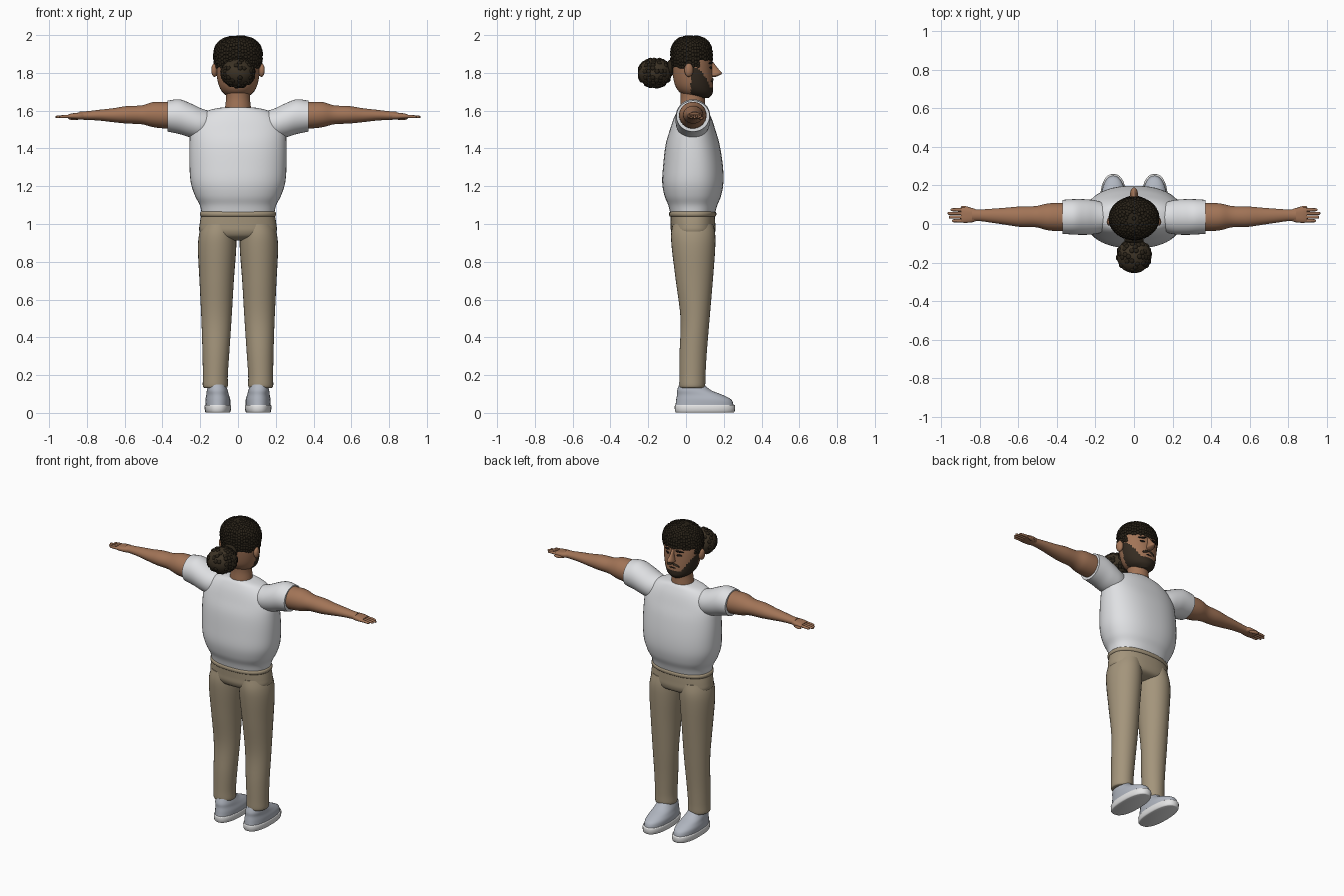
import bpy, bmesh, math, random
from mathutils import Vector, Matrix

if "Cube" in bpy.data.objects:
    bpy.data.objects.remove(bpy.data.objects["Cube"])


def material(name, r, g, b):
    m = bpy.data.materials.new(name)
    m.use_nodes = True
    m.diffuse_color = (r, g, b, 1)
    bsdf = m.node_tree.nodes["Principled BSDF"]
    bsdf.inputs["Base Color"].default_value = (r, g, b, 1)
    bsdf.inputs["Roughness"].default_value = 0.8
    return m


skin = material("skin", .36, .175, .095)
white = material("shirt white", .74, .75, .77)
khaki = material("trouser khaki", .37, .30, .20)
grey = material("shoe grey", .44, .47, .53)
pale = material("sole white", .78, .78, .78)
dark = material("hair dark", .022, .016, .009)
brown = material("bun brown", .045, .032, .018)
beard = material("beard brown", .035, .024, .015)
black = material("feature black", .008, .006, .005)


def finish(name, bm, mat, angle=50):
    bmesh.ops.recalc_face_normals(bm, faces=bm.faces)
    me = bpy.data.meshes.new(name)
    bm.to_mesh(me)
    bm.free()
    me.materials.append(mat)
    ob = bpy.data.objects.new(name, me)
    bpy.context.scene.collection.objects.link(ob)
    bpy.ops.object.select_all(action='DESELECT')
    ob.select_set(True)
    bpy.context.view_layer.objects.active = ob
    bpy.ops.object.shade_smooth_by_angle(angle=math.radians(angle))
    return ob


def smooth_path(stations, steps):
    """Catmull-Rom interpolation through the cross-section stations."""
    pts = [Vector(s) for s in stations]
    ext = [pts[0]] + pts + [pts[-1]]
    out = []
    for a, b, c, d in zip(ext, ext[1:], ext[2:], ext[3:]):
        for i in range(steps):
            t = i / steps
            out.append(b + (c - a) * (t / 2) + (a * 2 - b * 5 + c * 4 - d) * (t * t / 2)
                       + (b * 3 - a - c * 3 + d) * (t ** 3 / 2))
    return out + [pts[-1]]


def loft(name, stations, mat, axis='z', side=1, power=2.0, steps=5, n=32, caps=True):
    """Station: (along, centre a, centre b, radius a, radius b)."""
    bm = bmesh.new()
    rings = []
    for t, ca, cb, ra, rb in smooth_path(stations, steps):
        ring = []
        for i in range(n):
            u, v = math.cos(math.tau * i / n), math.sin(math.tau * i / n)
            a = ca + ra * math.copysign(abs(u) ** (2 / power), u)
            b = cb + rb * math.copysign(abs(v) ** (2 / power), v)
            p = (a, b, t) if axis == 'z' else (t, a, b)
            ring.append(bm.verts.new((p[0] * side, p[1], p[2])))
        rings.append(ring)
    for r, q in zip(rings, rings[1:]):
        for i in range(n):
            j = (i + 1) % n
            bm.faces.new((r[i], r[j], q[j], q[i]))
    if caps:
        bm.faces.new(rings[0])
        bm.faces.new(rings[-1])
    return finish(name, bm, mat)


def ball(name, loc, scale, mat, turn=0, tilt=0):
    bm = bmesh.new()
    bmesh.ops.create_uvsphere(bm, u_segments=24, v_segments=14, radius=1)
    bm.transform(Matrix.Translation(loc) @ Matrix.Rotation(turn, 4, 'Z')
                 @ Matrix.Rotation(tilt, 4, 'Y') @ Matrix.Diagonal((*scale, 1)))
    return finish(name, bm, mat)


def curls(name, base, count, size, mat):
    """Scatter small raised curls evenly over a surface."""
    faces = list(base.data.polygons)
    picks = random.choices(faces, weights=[f.area for f in faces], k=count * 6)
    kept = []
    bm = bmesh.new()
    for f in picks:
        if len(kept) >= count:
            break
        if any((f.center - k).length < size * 1.25 for k in kept):
            continue
        kept.append(f.center.copy())
        turn = f.normal.to_track_quat('Z', 'Y').to_matrix().to_4x4()
        m = Matrix.Translation(f.center) @ turn @ Matrix.Diagonal((size, size, size * .5, 1))
        bmesh.ops.create_icosphere(bm, subdivisions=2, radius=1, matrix=m)
    finish(name, bm, mat)


random.seed(4)

# Shirt body, belly fuller toward the face side
loft("shirt_body", [
    (1.055, 0, .035, .192, .118), (1.10, 0, .036, .202, .130), (1.15, 0, .036, .228, .150),
    (1.22, 0, .036, .25, .162), (1.31, 0, .037, .257, .158), (1.42, 0, .035, .257, .143),
    (1.50, 0, .035, .25, .120), (1.56, 0, .035, .215, .100), (1.60, 0, .035, .16, .080),
    (1.618, 0, .035, .08, .066)], white, power=2.3, n=48)

# Trousers
loft("trouser_hips", [
    (.912, 0, .04, .08, .05), (.93, 0, .04, .17, .10), (.96, 0, .038, .203, .117),
    (1.0, 0, .037, .203, .118), (1.05, 0, .035, .194, .118)], khaki, power=2.3, n=48)
loft("waistband", [(1.04, 0, .035, .196, .12), (1.046, 0, .035, .201, .125),
                   (1.060, 0, .035, .201, .125), (1.066, 0, .035, .194, .118)],
     khaki, power=2.3, n=48, steps=2)

for side, label in ((1, "left"), (-1, "right")):
    # Sleeve and arm
    loft(label + "_sleeve", [
        (.12, .035, 1.53, .06, .06), (.19, .035, 1.53, .085, .08), (.25, .036, 1.548, .092, .09),
        (.31, .037, 1.568, .092, .092), (.372, .037, 1.571, .088, .082)],
        white, axis='x', side=side)
    loft(label + "_arm", [
        (.33, .036, 1.575, .07, .07), (.39, .036, 1.576, .073, .07), (.45, .037, 1.579, .069, .066),
        (.51, .038, 1.578, .055, .050), (.59, .038, 1.578, .053, .046), (.66, .04, 1.576, .045, .037),
        (.74, .043, 1.576, .036, .028), (.80, .045, 1.574, .030, .023), (.84, .045, 1.574, .030, .021)],
        skin, axis='x', side=side)
    # Hand with four fingers and a low thumb
    loft(label + "_palm", [
        (.815, .045, 1.573, .028, .018), (.84, .046, 1.572, .037, .018), (.875, .046, 1.571, .040, .015),
        (.897, .046, 1.570, .038, .011)], skin, axis='x', side=side, power=2.6)
    for k, tip in enumerate((.945, .961, .967, .952)):
        y = .017 + k * .019
        loft(f"{label}_finger_{k + 1}", [
            (.88, y, 1.570, .009, .009), (.92, y, 1.569, .0085, .008),
            (tip - .006, y, 1.567, .0075, .006), (tip, y, 1.567, .003, .003)],
            skin, axis='x', side=side, n=12, steps=3)
    ball(label + "_thumb", (side * .867, .08, 1.560), (.034, .011, .010), skin, turn=side * .25)

    # Trouser leg
    leg = [(.132, .120, .033, .055, .058), (.142, .120, .033, .066, .068),
           (.20, .120, .034, .066, .069), (.32, .117, .038, .071, .072), (.5, .114, .048, .080, .077),
           (.7, .113, .044, .091, .098), (.86, .111, .040, .101, .114), (.94, .108, .038, .099, .117),
           (1.0, .10, .037, .09, .108)]
    loft(label + "_trouser_leg", leg, khaki, side=side)

    # Shoe
    loft(label + "_shoe_sole", [
        (.002, .107, .10, .062, .152), (.008, .107, .10, .068, .158), (.036, .107, .10, .070, .160),
        (.043, .107, .10, .066, .156)], pale, side=side, power=2.4, steps=2)
    loft(label + "_shoe_upper", [
        (.04, .107, .098, .066, .154), (.07, .107, .094, .066, .146), (.095, .108, .073, .060, .121),
        (.12, .11, .043, .055, .090), (.150, .112, .030, .046, .066)], grey, side=side, power=2.2)

    # Ear, eye, brow and moustache half
    ball(label + "_ear", (side * .124, .015, 1.815), (.017, .024, .036), skin, turn=side * .3)
    ball(label + "_eye", (side * .043, .130, 1.828), (.017, .006, .007), black, turn=-side * .4)
    ball(label + "_brow", (side * .045, .131, 1.853), (.026, .006, .006), black,
         turn=-side * .4, tilt=side * .12)
    ball(label + "_moustache", (side * .022, .136, 1.762), (.026, .009, .008), beard,
         turn=-side * .2, tilt=side * .35)

# Neck and head
loft("neck", [(1.58, 0, .035, .07, .067), (1.62, 0, .035, .068, .066), (1.67, 0, .036, .063, .064),
              (1.73, 0, .035, .066, .068)], skin)
head = loft("head", [
    (1.667, 0, .075, .035, .045), (1.69, 0, .058, .075, .082), (1.73, 0, .043, .10, .099),
    (1.80, 0, .034, .115, .106), (1.87, 0, .03, .118, .106), (1.93, 0, .03, .105, .095),
    (1.975, 0, .03, .05, .05)], skin, n=64, steps=8)

# Full beard rising into the sideburns
head.data.materials.append(beard)
for f in head.data.polygons:
    c = f.center
    if c.y > .025 and c.z < 1.725 + 1.7 * max(0, abs(c.x) - .055):
        f.material_index = 1

loft("nose", [(1.777, 0, .138, .008, .012), (1.787, 0, .147, .021, .030), (1.80, 0, .152, .019, .038),
              (1.825, 0, .142, .012, .026), (1.86, 0, .130, .010, .012)], skin, n=20)
ball("mouth", (0, .136, 1.742), (.026, .008, .006), black)

# Curly hair cap with a raised hairline over the face
hair = loft("hair_cap", [
    (1.83, 0, .03, .119, .108), (1.86, 0, .03, .126, .109), (1.91, 0, .029, .127, .109),
    (1.95, 0, .029, .112, .098), (1.98, 0, .029, .077, .070), (1.994, 0, .029, .03, .03)],
    dark, n=48)
bm = bmesh.new()
bm.from_mesh(hair.data)
low = [f for f in bm.faces if f.calc_center_median().y > .07 and f.calc_center_median().z < 1.872
       or len(f.verts) > 4 and f.calc_center_median().z < 1.9]
bmesh.ops.delete(bm, geom=low, context='FACES')
bm.to_mesh(hair.data)
bm.free()
curls("hair_curls", hair, 420, .010, dark)

# Gathered bun behind the head
bun = ball("hair_bun", (0, -.165, 1.80), (.090, .090, .078), brown)
curls("bun_curls", bun, 90, .013, dark)
ball("hair_tie", (0, -.083, 1.825), (.05, .02, .045), dark)
